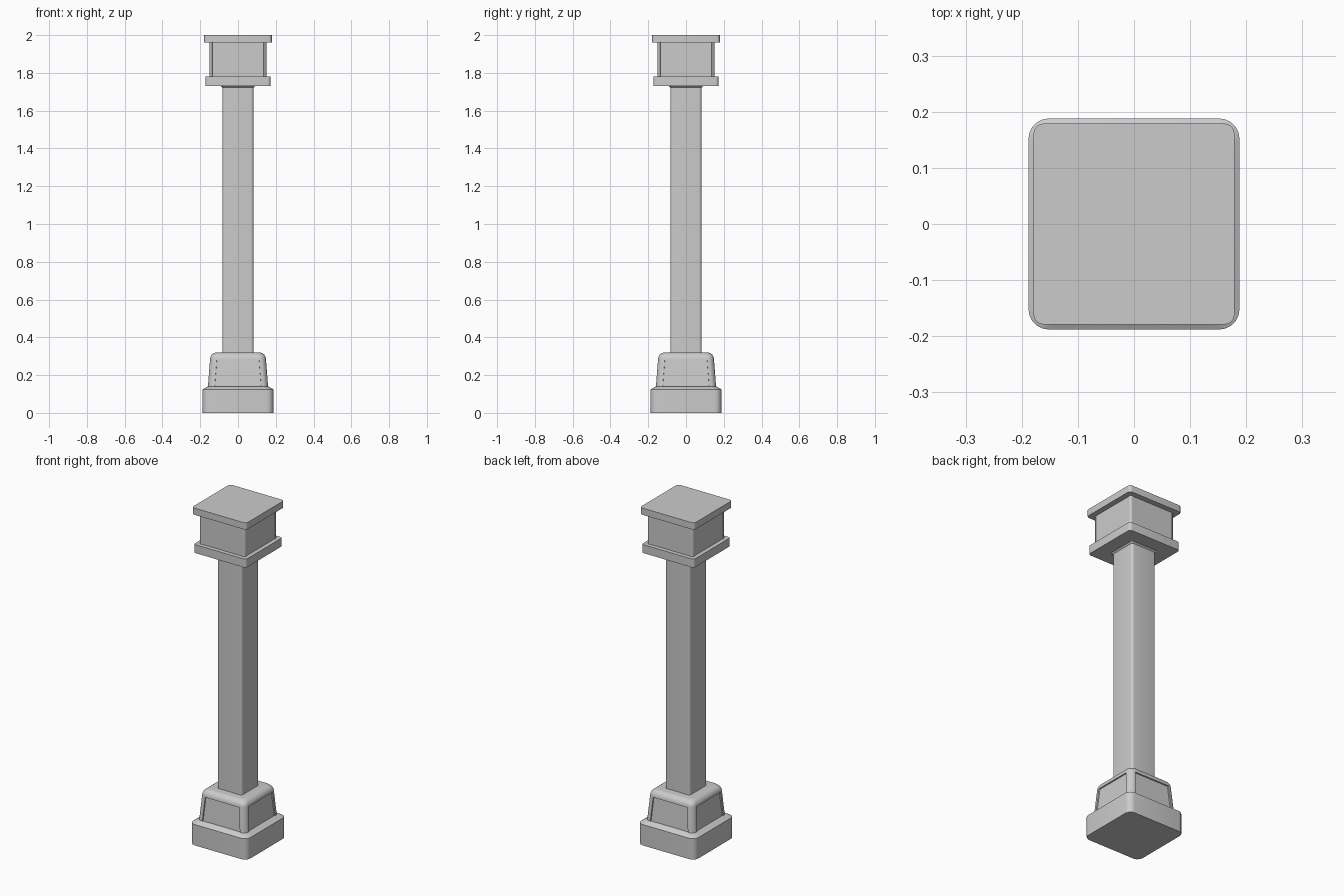
import bpy, bmesh
from math import sin, cos, pi

if "Cube" in bpy.data.objects:
    bpy.data.objects.remove(bpy.data.objects["Cube"])

SEG = 5  # segments per rounded corner


def ring(bm, half, radius, z):
    """Rounded-square ring of vertices at height z."""
    verts = []
    c = half - radius
    for q, (sx, sy) in enumerate([(1, 1), (-1, 1), (-1, -1), (1, -1)]):
        for i in range(SEG + 1):
            a = (q + i / SEG) * pi / 2
            verts.append(bm.verts.new((sx * c + radius * cos(a), sy * c + radius * sin(a), z)))
    return verts


def loft(name, profile, recess=None):
    """Stack rounded squares (half width, corner radius, z); optionally sink
    the four flat sides of section number recess[0] by recess[2]."""
    bm = bmesh.new()
    rings = [ring(bm, *p) for p in profile]
    panels = []
    for k, (a, b) in enumerate(zip(rings, rings[1:])):
        n = len(a)
        for i in range(n):
            j = (i + 1) % n
            f = bm.faces.new((a[i], a[j], b[j], b[i]))
            if recess and k == recess[0] and i % (SEG + 1) == SEG:
                panels.append(f)
    bm.faces.new(rings[0][::-1])
    bm.faces.new(rings[-1])
    bm.normal_update()
    if panels:
        bmesh.ops.inset_individual(bm, faces=panels, thickness=recess[1], depth=0)
        bmesh.ops.inset_individual(bm, faces=panels, thickness=0.001, depth=-recess[2])
    me = bpy.data.meshes.new(name)
    bm.to_mesh(me)
    bm.free()
    ob = bpy.data.objects.new(name, me)
    bpy.context.collection.objects.link(ob)
    bpy.context.view_layer.objects.active = ob
    ob.select_set(True)
    bpy.ops.object.shade_smooth_by_angle(angle=0.5)
    ob.select_set(False)
    return ob


# Square plinth with a sloped top edge
loft("plinth", [(0.188, 0.036, 0), (0.188, 0.036, 0.124), (0.162, 0.032, 0.14)])

# Tapered pedestal with sunken side panels and a rounded shoulder
shoulder = [(0.148 - 0.035 * (1 - cos(t)), 0.033, 0.284 + 0.036 * sin(t))
            for t in [i * pi / 12 for i in range(7)]]
loft("pedestal", [(0.16, 0.033, 0.13)] + shoulder, recess=(0, 0.004, 0.007))

# Shaft with softened corners and a tiny flare under the capital
loft("shaft", [(0.082, 0.014, 0.31), (0.082, 0.014, 1.722), (0.096, 0.014, 1.735)])

# Capital: lower slab, block, top slab
loft("capital_lower_slab", [(0.172, 0.016, 1.73), (0.172, 0.016, 1.78)])
loft("capital_block", [(0.15, 0.012, 1.775), (0.15, 0.012, 1.965)], recess=(0, 0.002, 0.003))
loft("capital_top_slab", [(0.179, 0.018, 1.96), (0.179, 0.018, 2.0)])
